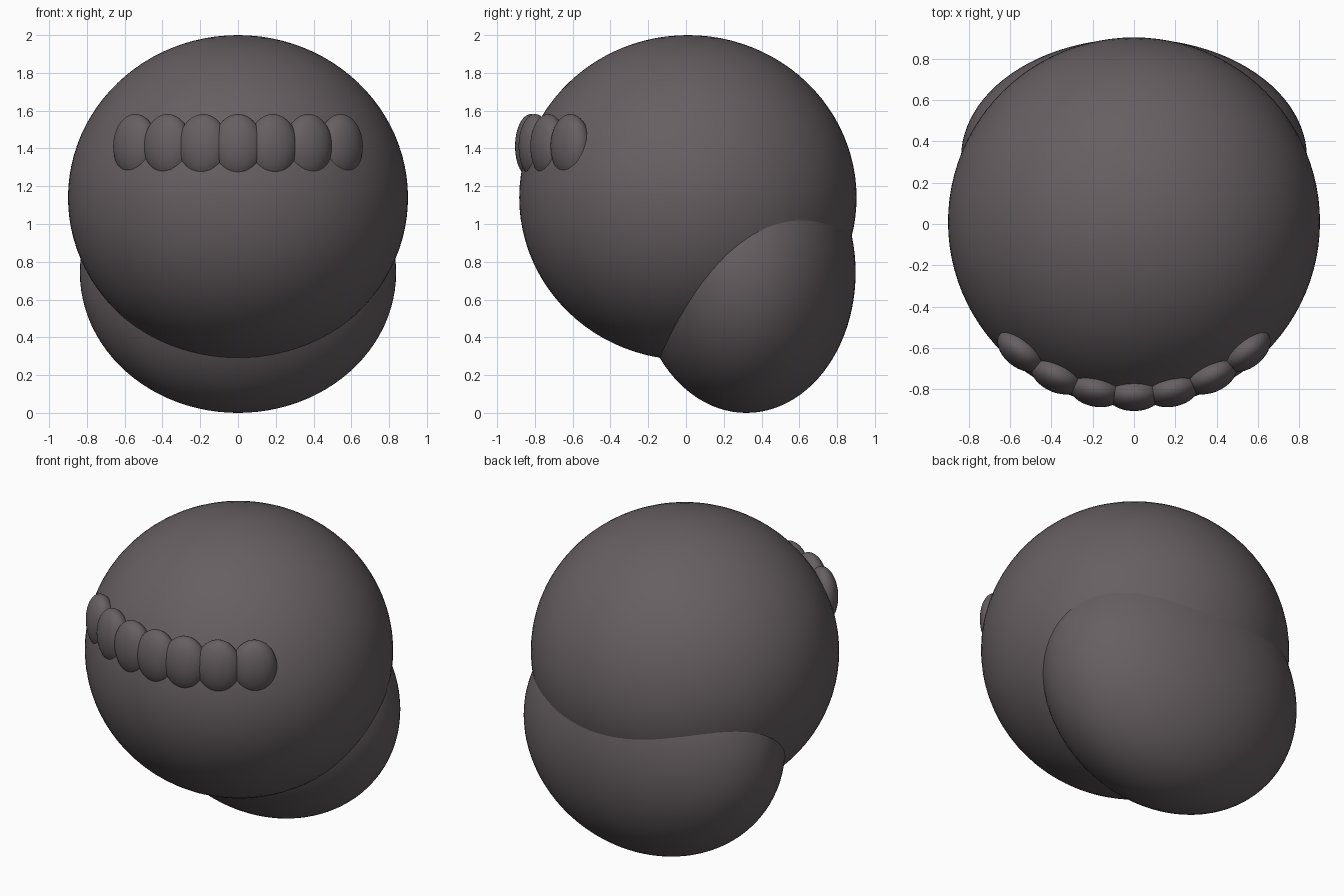
import bpy
from math import radians, sin, cos

cube = bpy.data.objects.get("Cube")
if cube:
    bpy.data.objects.remove(cube, do_unlink=True)

# Single warm charcoal colour
charcoal = bpy.data.materials.new("warm_charcoal")
charcoal.use_nodes = True
colour = (0.135, 0.115, 0.122, 1.0)
charcoal.diffuse_color = colour
charcoal.node_tree.nodes["Principled BSDF"].inputs["Base Color"].default_value = colour


def ellipsoid(name, centre, radii, turn=0.0, segments=64, rings=32):
    bpy.ops.mesh.primitive_uv_sphere_add(
        segments=segments, ring_count=rings, radius=1,
        location=centre, rotation=(0, 0, turn))
    obj = bpy.context.object
    obj.name = name
    obj.scale = radii
    obj.data.materials.append(charcoal)
    bpy.ops.object.shade_smooth()
    return obj


# Main round body and the lobe tucked under its back
ellipsoid("round_body", (0, 0.01, 1.14), (0.9, 0.893, 0.86), segments=96, rings=48)
ellipsoid("rear_lobe", (0, 0.32, 0.743), (0.837, 0.578, 0.743), segments=96, rings=48)

# Row of overlapping bumps following the front curve
names = ["right_outer", "right_middle", "right_inner", "centre",
         "left_inner", "left_middle", "left_outer"]
angles = [-41.5, -27, -13, 0, 13, 27, 41.5]
for name, degrees in zip(names, angles):
    a = radians(degrees)
    ellipsoid(name + "_bump",
              (0.82 * sin(a), 0.01 - 0.83 * cos(a), 1.412),
              (0.133, 0.085, 0.17), turn=a * 0.9, segments=48, rings=24)
